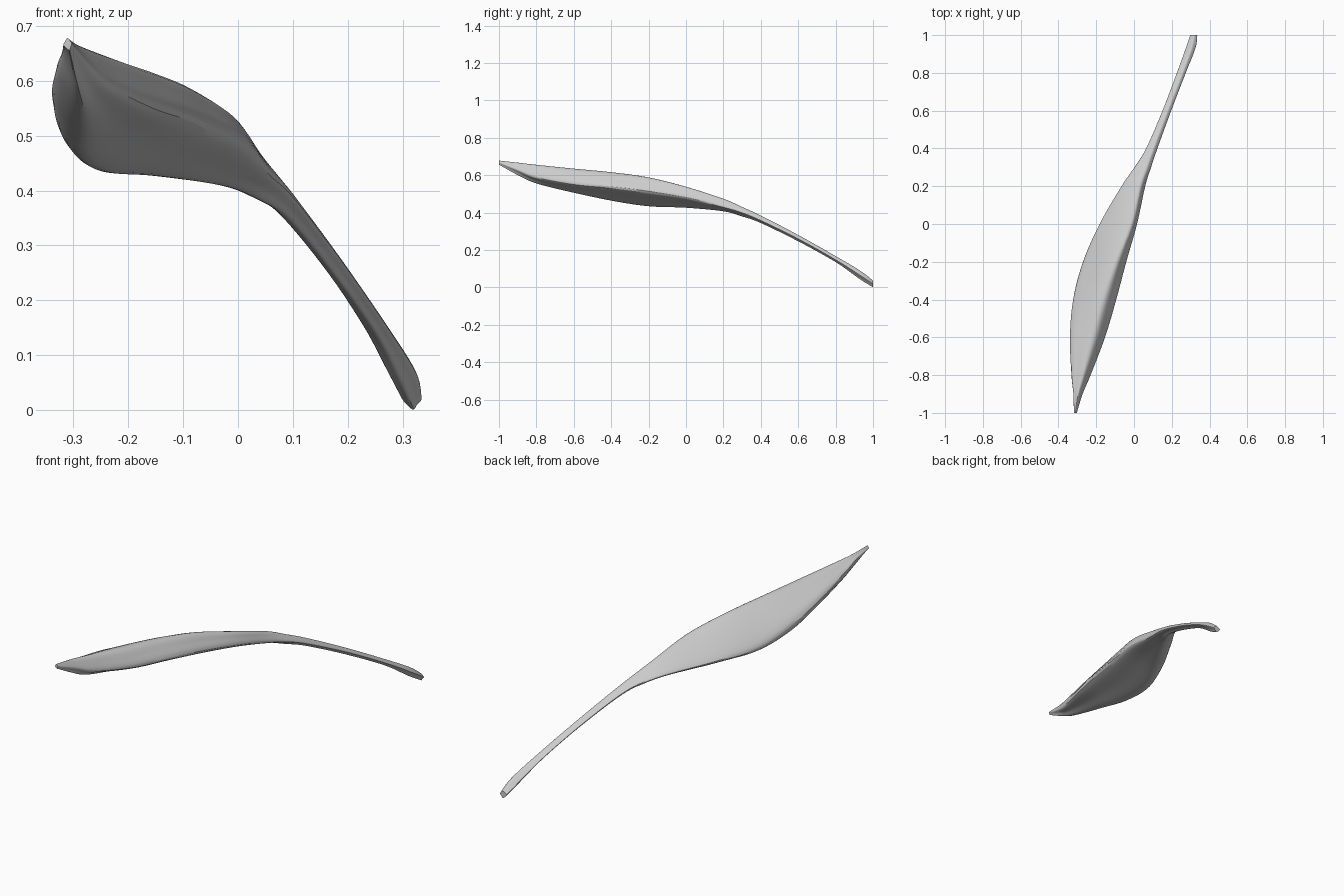
import bpy, bmesh
from mathutils import Vector

if "Cube" in bpy.data.objects:
    bpy.data.objects.remove(bpy.data.objects["Cube"])

# Cross-sections along y: y, then (x, z) of the top ridge, right rim, bottom rim, left rim
SECTIONS = [
    (-1.00, -.311, .678, -.303, .668, -.308, .656, -.318, .665),
    (-0.90, -.296, .667, -.272, .628, -.298, .602, -.321, .646),
    (-0.80, -.268, .655, -.230, .588, -.290, .558, -.331, .620),
    (-0.60, -.215, .635, -.155, .550, -.288, .508, -.339, .575),
    (-0.40, -.165, .616, -.097, .530, -.282, .464, -.322, .518),
    (-0.20, -.100, .588, -.045, .505, -.238, .434, -.268, .465),
    (0.00, -.022, .538, .012, .475, -.140, .426, -.182, .446),
    (0.20, .028, .474, .058, .428, -.020, .407, -.066, .428),
    (0.30, .064, .430, .090, .399, .045, .380, .002, .406),
    (0.40, .102, .384, .124, .358, .094, .345, .064, .370),
    (0.60, .178, .280, .197, .260, .174, .247, .151, .268),
    (0.80, .256, .167, .274, .148, .252, .136, .227, .156),
    (0.93, .303, .090, .325, .066, .298, .044, .274, .068),
    (1.00, .318, .036, .335, .020, .318, .001, .298, .022),
]


def spline(a, b, c, d, t):
    """Catmull-Rom point between b and c."""
    return 0.5 * (2 * b + (c - a) * t + (2 * a - 5 * b + 4 * c - d) * t * t
                  + (3 * b - a - 3 * c + d) * t ** 3)


def control_ring(s):
    top, right, bottom, left = (Vector((s[i], s[0], s[i + 1])) for i in (1, 3, 5, 7))
    width = (right - left).length
    side = top.lerp(right, 0.5) + Vector((0.05, 0, 0.03)) * width
    under = right.lerp(bottom, 0.5) + Vector((0.01, 0, -0.01)) * width
    upper = top.lerp(left, 0.5) + Vector((-0.03, 0, 0.05)) * width
    return [top, side, right, under, bottom, left, upper]


def refine(points, steps, closed):
    n, out = len(points), []
    for i in range(n if closed else n - 1):
        if closed:
            q = [points[(i + k) % n] for k in (-1, 0, 1, 2)]
        else:
            q = [points[min(max(i + k, 0), n - 1)] for k in (-1, 0, 1, 2)]
        out += [spline(*q, j / steps) for j in range(steps)]
    return out if closed else out + [points[-1]]


# Leaf blade running into its stalk, lofted as one closed skin
rails = [refine(list(r), 6, False) for r in zip(*map(control_ring, SECTIONS))]
rings = [refine(list(r), 5, True) for r in zip(*rails)]

bm = bmesh.new()
loops = [[bm.verts.new(p) for p in ring] for ring in rings]
n = len(loops[0])
for a, b in zip(loops, loops[1:]):
    for i in range(n):
        bm.faces.new((a[i], a[(i + 1) % n], b[(i + 1) % n], b[i]))
bm.faces.new(loops[0])
bm.faces.new(loops[-1])
bmesh.ops.recalc_face_normals(bm, faces=bm.faces[:])

mesh = bpy.data.meshes.new("leaf_blade_and_stalk")
bm.to_mesh(mesh)
bm.free()
leaf = bpy.data.objects.new("leaf_blade_and_stalk", mesh)
bpy.context.collection.objects.link(leaf)
bpy.context.view_layer.objects.active = leaf
leaf.select_set(True)
bpy.ops.object.shade_smooth_by_angle()
